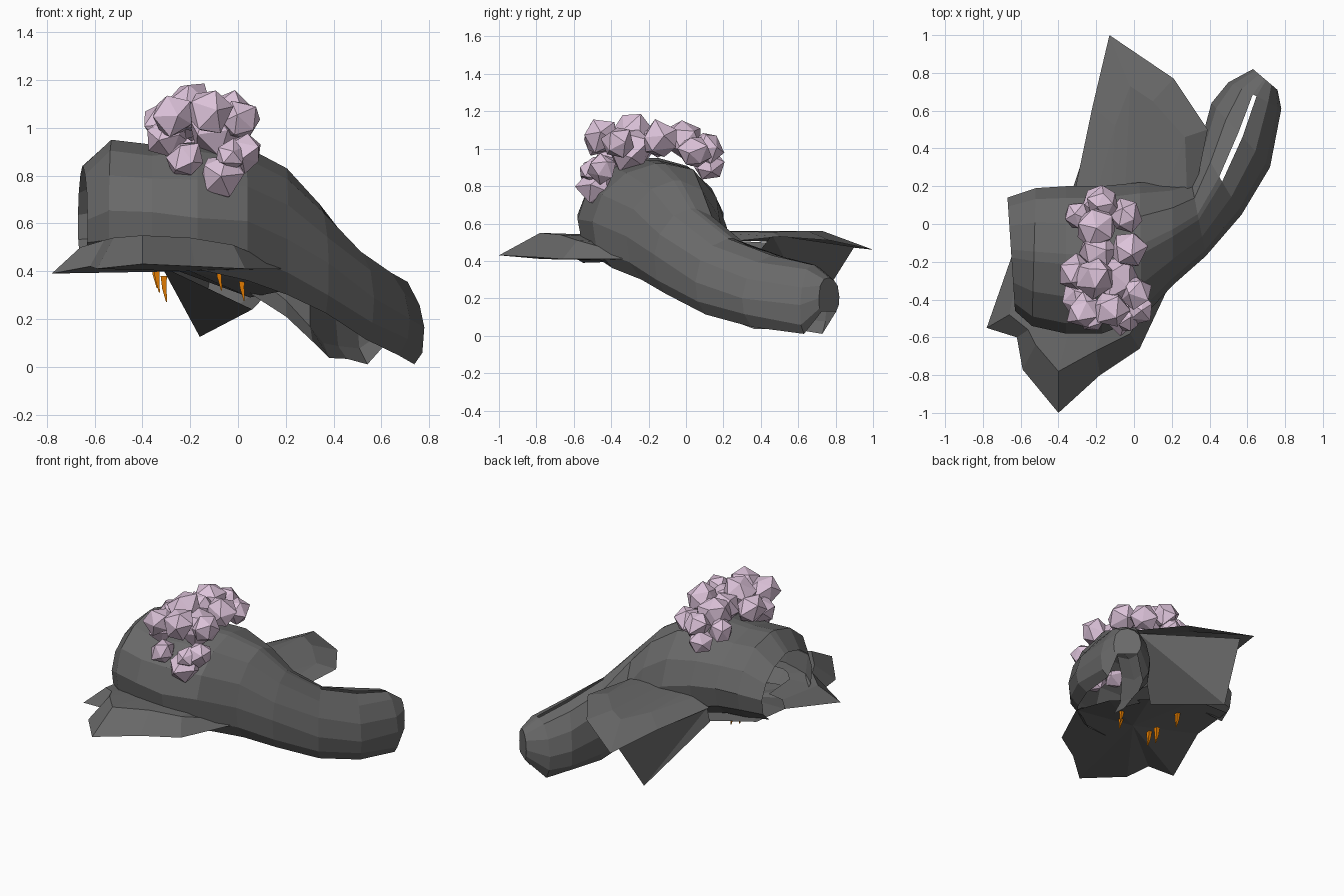
import bpy, bmesh, random
from mathutils import Vector, Matrix

if "Cube" in bpy.data.objects:
    bpy.data.objects.remove(bpy.data.objects["Cube"])

random.seed(4)


def material(name, rgb):
    m = bpy.data.materials.new(name)
    m.diffuse_color = (*rgb, 1)
    m.use_nodes = True
    m.node_tree.nodes["Principled BSDF"].inputs["Base Color"].default_value = m.diffuse_color
    return m


GREY = material("dull grey", (0.141, 0.141, 0.141))
PINK = material("pale pink", (0.72, 0.545, 0.70))
ORANGE = material("dark orange", (1.0, 0.262, 0.0))


def finish(name, bm, mat):
    bmesh.ops.recalc_face_normals(bm, faces=bm.faces)
    me = bpy.data.meshes.new(name)
    bm.to_mesh(me)
    bm.free()
    me.materials.append(mat)
    ob = bpy.data.objects.new(name, me)
    bpy.context.collection.objects.link(ob)
    return ob


def strips(bm, rows, skip=lambda i, j: False):
    """Skin neighbouring rows of points; returns the vertex rows."""
    vr = [[bm.verts.new(p) for p in r] for r in rows]
    for i in range(len(vr) - 1):
        for j in range(len(vr[i]) - 1):
            if not skip(i, j):
                bm.faces.new((vr[i][j], vr[i + 1][j], vr[i + 1][j + 1], vr[i][j + 1]))
    return vr


# Hollow body and drooping tail: arched section swept through stations
# station = outer x, y, inner x, y, top z, outer bottom z, inner bottom z
section = [(.15, 0), (.03, .15), (0, .42), (.07, .7), (.25, .92), (.47, 1),
           (.54, 1), (.75, .93), (.92, .7), (1, .42), (.97, .15), (.85, 0)]
stations = [
    (-.63, -.46, -.67, .14, .84, .47, .47),
    (-.54, -.54, -.52, .19, .95, .45, .46),
    (-.36, -.58, -.36, .20, .93, .43, .45),
    (-.17, -.58, -.17, .20, .94, .41, .40),
    (.04, -.50, .03, .22, .92, .37, .31),
    (.21, -.32, .20, .22, .83, .32, .19),
    (.38, -.17, .30, .24, .68, .25, .08),
    (.57, .05, .35, .42, .52, .13, .02),
    (.72, .30, .41, .64, .43, .05, .03),
    (.78, .61, .50, .75, .38, .01, .01),
    (.76, .71, .63, .82, .31, .13, .13),
]
rows = []
for ox, oy, ix, iy, zt, zo, zi in stations:
    row = []
    for t, h in section:
        j = random.uniform(-.012, .012) if 0 < h < 1 else 0
        zb = zo + (zi - zo) * t
        row.append((ox + (ix - ox) * t, oy + (iy - oy) * t, zb + (zt - zb) * h + j))
    rows.append(row)
bm = bmesh.new()
rings = strips(bm, rows, lambda i, j: j == 5 and 7 <= i <= 8)  # slit along the tail
bm.faces.new(rings[-1])
finish("body_and_tail", bm, GREY)

# Front flap: outer edge, raised crest, inner edge tucked into the body
outer = [(-.64, -.15, .46), (-.78, -.55, .39), (-.62, -.60, .42), (-.59, -.77, .41),
         (-.40, -1.0, .43), (-.18, -.80, .42), (.03, -.66, .41), (.18, -.34, .41)]
crest = [(-.60, -.18, .50), (-.66, -.48, .50), (-.56, -.56, .53), (-.52, -.64, .54),
         (-.40, -.78, .55), (-.20, -.67, .54), (-.02, -.58, .51), (.14, -.33, .44)]
inner = [(-.52, -.15, .53), (-.50, -.40, .53), (-.45, -.45, .54), (-.40, -.48, .54),
         (-.32, -.48, .54), (-.15, -.48, .53), (-.02, -.42, .50), (.08, -.28, .44)]
bm = bmesh.new()
strips(bm, [outer, crest, inner])
finish("front_flap", bm, GREY)

# Underside sheet fanned from a centre point
edge = outer + [(.20, .0, .32), (.05, .21, .29), (-.33, .2, .43), (-.63, .14, .48)]
bm = bmesh.new()
c = bm.verts.new((-.2, -.25, .40))
vs = [bm.verts.new(p) for p in edge]
for a, b in zip(vs, vs[1:] + vs[:1]):
    bm.faces.new((c, a, b))
finish("underside", bm, GREY)

# Back flap: edge, crest and inner part, the last row tucked into the body
bm = bmesh.new()
strips(bm, [
    [(-.31, .19, .51), (-.22, .62, .50), (-.13, 1.0, .46), (.21, .77, .51), (.39, .50, .53), (.33, .20, .50)],
    [(-.19, .19, .55), (-.10, .52, .55), (-.02, .73, .56), (.10, .65, .56), (.27, .46, .555), (.28, .18, .55)],
    [(-.17, .12, .56), (-.12, .12, .56), (-.05, .12, .56), (.05, .12, .56), (.15, .12, .56), (.20, .12, .56)],
])
finish("back_flap", bm, GREY)

# Fold hanging below the back flap
bm = bmesh.new()
low, rim, hip, left, right, base = [bm.verts.new(p) for p in (
    (-.16, .68, .125), (-.10, .90, .475), (-.30, .2, .51), (-.32, .2, .42), (.35, .46, .54), (.06, .23, .24))]
for f in ((low, rim, hip), (low, hip, left), (low, rim, right), (low, right, base), (low, left, base)):
    bm.faces.new(f)
finish("hanging_fold", bm, GREY)

# Blossom cluster: jittered icosahedra
blossoms = [
    (-.20, -.28, 1.09, .11), (-.27, -.46, 1.05, .09), (-.13, -.45, 1.07, .10),
    (.01, -.36, 1.03, .09), (-.30, -.26, 1.01, .10), (-.20, -.02, 1.05, .11),
    (-.16, .11, 1.01, .09), (-.04, .04, .98, .09), (-.30, .04, .98, .08),
    (-.03, -.14, 1.05, .10), (-.22, -.49, .87, .08), (-.07, -.48, .80, .10),
    (.03, -.45, .90, .08), (-.30, -.39, .97, .09), (-.10, -.30, 1.0, .12),
    (-.19, .12, .91, .08), (-.19, -.14, 1.04, .10), (-.03, -.50, .88, .07),
]
bm = bmesh.new()
for x, y, z, r in blossoms:
    rot = Matrix.Rotation(random.uniform(0, 6), 4, Vector((random.random(), random.random(), 1)).normalized())
    made = bmesh.ops.create_icosphere(bm, subdivisions=1, radius=r * 1.03,
                                      matrix=Matrix.Translation((x, y, z)) @ rot)
    for v in made["verts"]:
        v.co += Vector([random.uniform(-.012, .012) for _ in range(3)])
finish("blossoms", bm, PINK)

# Small hanging fangs, bent halfway
bm = bmesh.new()
for x, y, tip in ((-.335, -.26, .31), (-.345, .0, .33), (-.305, -.15, .27), (-.075, -.22, .32), (.02, -.10, .275)):
    def ring(dx, z, r):
        return [(x + dx + a * r, y + b * r, z) for a, b in ((-1, -1), (1, -1), (1, 1), (-1, 1), (-1, -1))]
    strips(bm, [ring(-.006, tip + .11, .013), ring(-.003, tip + .055, .009), ring(.006, tip, .002)])
bmesh.ops.remove_doubles(bm, verts=bm.verts, dist=.0005)
finish("fangs", bm, ORANGE)
